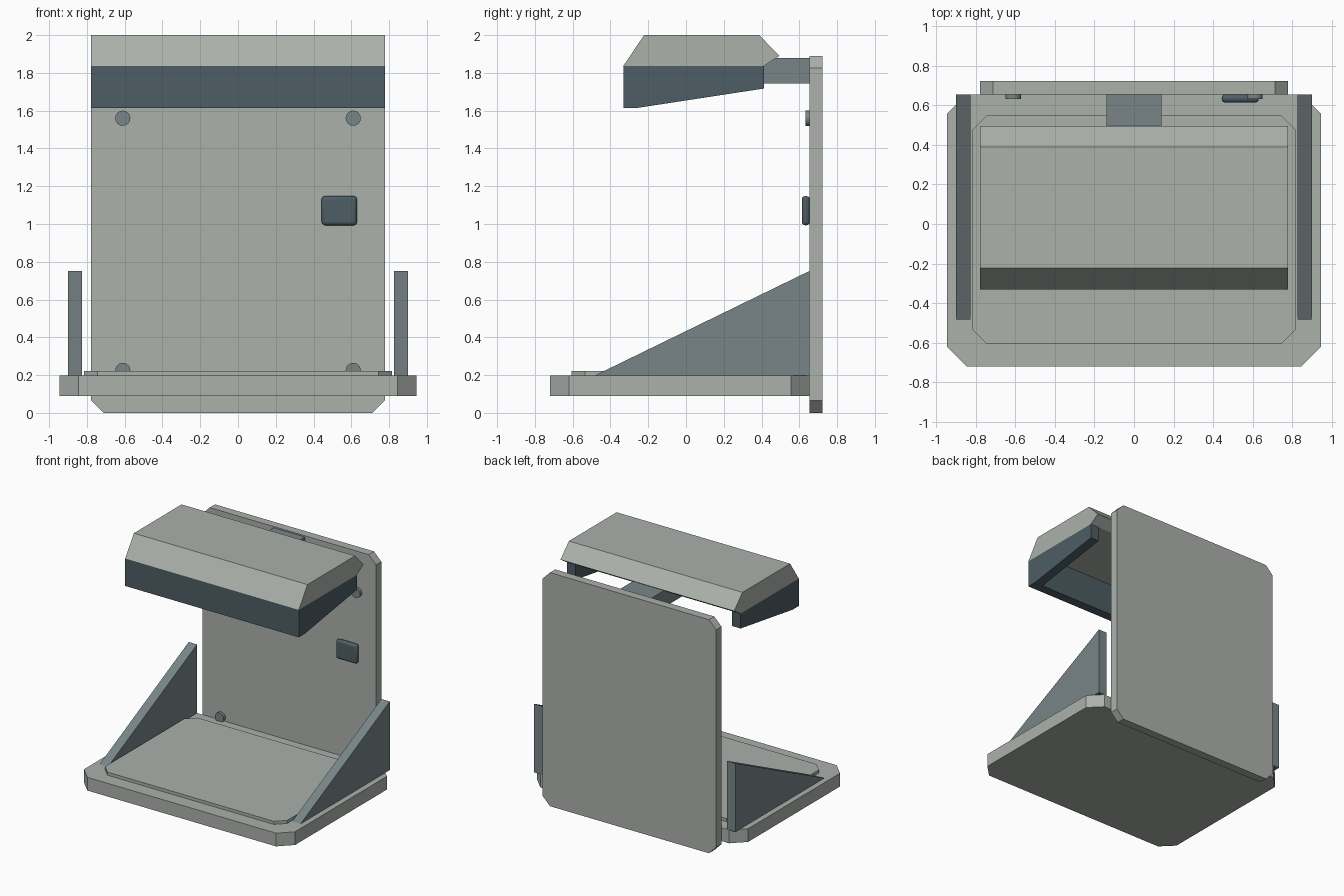
import bpy, bmesh, math
from mathutils import Vector

cube = bpy.data.objects.get("Cube")
if cube:
    bpy.data.objects.remove(cube, do_unlink=True)


def material(name, rgb):
    m = bpy.data.materials.new(name)
    m.use_nodes = True
    col = (*rgb, 1)
    m.diffuse_color = col
    m.node_tree.nodes["Principled BSDF"].inputs["Base Color"].default_value = col
    return m


PALE = material("pale_grey", (0.41, 0.44, 0.41))
STEEL = material("steel_grey", (0.19, 0.235, 0.25))
DARK = material("dark_slate", (0.075, 0.11, 0.13))


def finish(name, bm, mat):
    bmesh.ops.recalc_face_normals(bm, faces=bm.faces)
    mesh = bpy.data.meshes.new(name)
    bm.to_mesh(mesh)
    bm.free()
    mesh.materials.append(mat)
    obj = bpy.data.objects.new(name, mesh)
    bpy.context.collection.objects.link(obj)
    return obj


def prism(name, profile, axis, lo, hi, mat):
    """Extrude a 2D profile (the two remaining axes, in order) from lo to hi."""
    bm = bmesh.new()
    verts = []
    for p in profile:
        co = list(p)
        co.insert(axis, lo)
        verts.append(bm.verts.new(co))
    face = bm.faces.new(verts)
    new = bmesh.ops.extrude_face_region(bm, geom=[face])["geom"]
    shift = Vector((0, 0, 0))
    shift[axis] = hi - lo
    bmesh.ops.translate(bm, vec=shift, verts=[v for v in new if isinstance(v, bmesh.types.BMVert)])
    return finish(name, bm, mat)


def chamfered(x, lo, hi, c):
    """Rectangle centred on x with cut corners."""
    half = [(x - c, lo), (x, lo + c), (x, hi - c), (x - c, hi)]
    return half + [(-a, b) for a, b in reversed(half)]


def box(name, x0, x1, y0, y1, z0, z1, mat):
    return prism(name, [(x0, y0), (x1, y0), (x1, y1), (x0, y1)], 2, z0, z1, mat)


def smooth(obj):
    bpy.ops.object.select_all(action='DESELECT')
    obj.select_set(True)
    bpy.context.view_layer.objects.active = obj
    bpy.ops.object.shade_smooth_by_angle(angle=math.radians(40))


X, Y, Z = 0, 1, 2

# Base, raised tray and back panel
prism("base_plate", chamfered(0.945, -0.72, 0.655, 0.1), Z, 0.09, 0.197, PALE)
prism("raised_tray", chamfered(0.815, -0.605, 0.547, 0.07), Z, 0.197, 0.222, PALE)
prism("back_panel", chamfered(0.777, 0, 1.89, 0.065), Y, 0.655, 0.723, PALE)

# Overhead hood: canopy, front visor, side cheeks
canopy = [(-0.332, 1.837), (-0.222, 2.0), (0.388, 2.0), (0.495, 1.89), (0.412, 1.837)]
prism("hood_canopy", canopy, X, -0.777, 0.777, PALE)
visor = [(-0.332, 1.837), (-0.332, 1.615), (-0.255, 1.615), (-0.203, 1.837)]
prism("hood_visor", visor, X, -0.777, 0.777, DARK)
cheek = [(-0.255, 1.615), (0.412, 1.717), (0.412, 1.837), (-0.203, 1.837)]

# Side pieces, mirrored left and right
gusset = [(-0.485, 0.197), (0.655, 0.197), (0.655, 0.752)]
for side, s in (("left", 1), ("right", -1)):
    prism(side + "_hood_cheek", cheek, X, s * 0.7, s * 0.777, DARK)
    prism(side + "_gusset", gusset, X, s * 0.825, s * 0.9, STEEL)
    for level, z in (("upper", 1.56), ("lower", 0.225)):
        ring = [(s * 0.61 + 0.04 * math.cos(i * math.tau / 24),
                 z + 0.04 * math.sin(i * math.tau / 24)) for i in range(24)]
        smooth(prism(f"{side}_{level}_screw", ring, Y, 0.632, 0.656, STEEL))

# Support arm joining hood and panel
box("support_arm", -0.14, 0.14, 0.2, 0.655, 1.745, 1.88, STEEL)

# Rounded push button
button = box("push_button", 0.443, 0.63, 0.613, 0.655, 0.993, 1.148, DARK)
bevel = button.modifiers.new("rounding", 'BEVEL')
bevel.width = 0.018
bevel.segments = 3
smooth(button)
